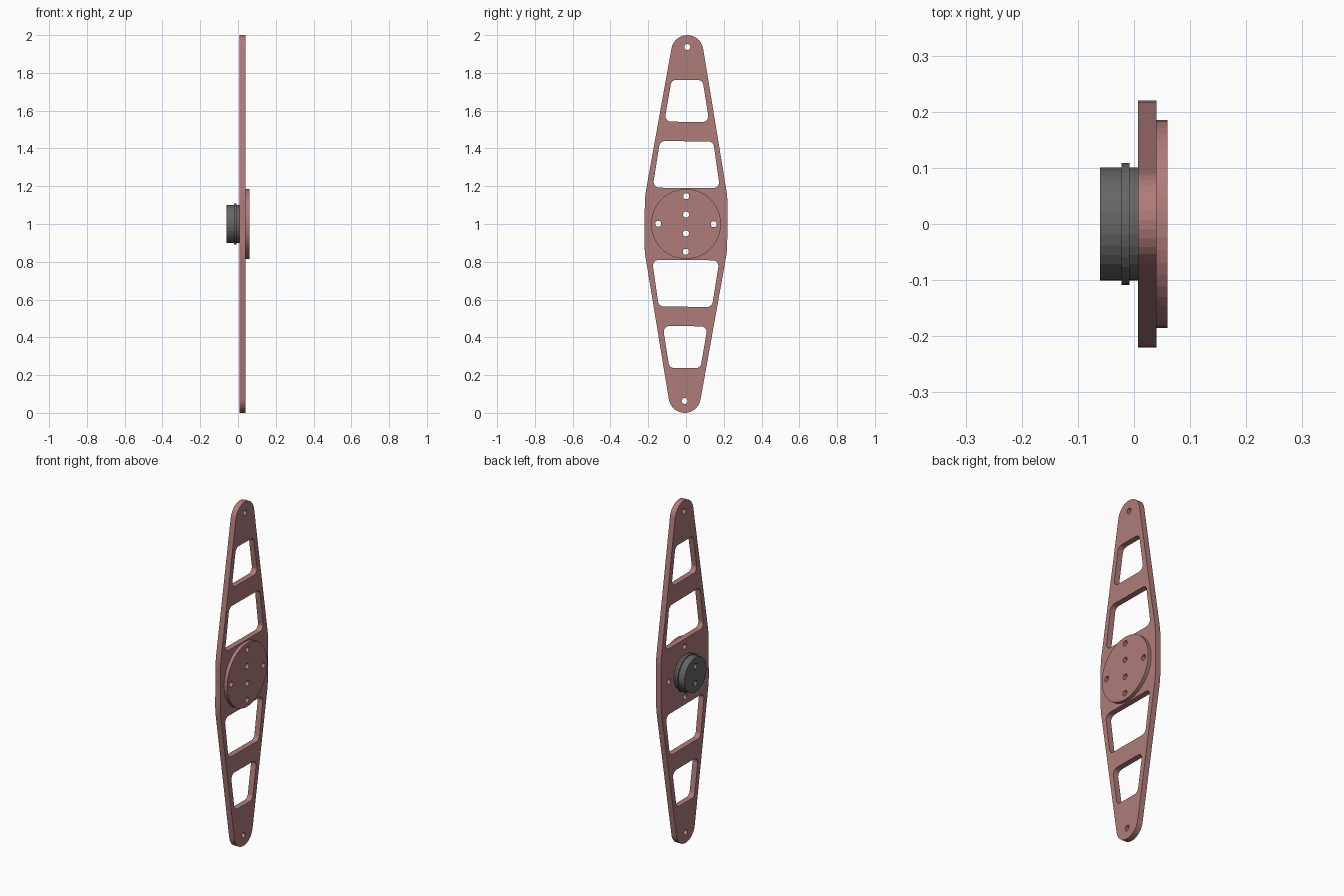
import bpy, bmesh
from math import sin, cos, pi, radians
from mathutils import Matrix, Vector

if "Cube" in bpy.data.objects:
    bpy.data.objects.remove(bpy.data.objects["Cube"])

TILT = -0.0075          # the whole arm leans very slightly
CENTRE_Z = 1.0


def material(name, rgb):
    m = bpy.data.materials.new(name)
    m.diffuse_color = (*rgb, 1)
    m.use_nodes = True
    m.node_tree.nodes["Principled BSDF"].inputs["Base Color"].default_value = m.diffuse_color
    return m


def circle(y, z, r, n=32):
    return [(y + r * cos(2 * pi * i / n), z + r * sin(2 * pi * i / n)) for i in range(n)]


def rounded(corners, r, n=6):
    """Polygon with every corner rounded by a tangent arc."""
    out = []
    for i, c in enumerate(corners):
        c = Vector(c)
        a = (Vector(corners[i - 1]) - c).normalized()
        b = (Vector(corners[(i + 1) % len(corners)]) - c).normalized()
        half = a.angle(b) / 2
        mid = c + (a + b).normalized() * (r / sin(half))
        reach = r * cos(half) / sin(half)
        start, end = c + a * reach - mid, c + b * reach - mid
        for k in range(n + 1):
            out.append(tuple(mid + start.lerp(end, k / n).normalized() * r))
    return out


def prism(name, x0, x1, loops, mat):
    """Flat (y, z) profile with holes, extruded along x from x0 to x1."""
    curve = bpy.data.curves.new(name, 'CURVE')
    curve.dimensions = '2D'
    curve.fill_mode = 'BOTH'
    curve.extrude = (x1 - x0) / 2
    for loop in loops:
        s = curve.splines.new('POLY')
        s.points.add(len(loop) - 1)
        for p, (y, z) in zip(s.points, loop):
            p.co = (y, z, 0, 1)
        s.use_cyclic_u = True
    tmp = bpy.data.objects.new(name + "_profile", curve)
    bpy.context.collection.objects.link(tmp)
    bpy.context.view_layer.update()
    mesh = bpy.data.meshes.new_from_object(tmp.evaluated_get(bpy.context.evaluated_depsgraph_get()))
    bpy.data.objects.remove(tmp)
    # local x, y, z -> world y, z, x
    turn = Matrix(((0, 0, 1, 0), (1, 0, 0, 0), (0, 1, 0, 0), (0, 0, 0, 1)))
    mesh.transform(Matrix.Translation(((x0 + x1) / 2, 0, CENTRE_Z)) @ turn @ Matrix.Rotation(TILT, 4, 'Z'))
    bm = bmesh.new()
    bm.from_mesh(mesh)
    bmesh.ops.remove_doubles(bm, verts=bm.verts, dist=1e-5)
    bmesh.ops.recalc_face_normals(bm, faces=bm.faces)
    for f in bm.faces:
        f.smooth = False
    bm.to_mesh(mesh)
    bm.free()
    mesh.name = name
    mesh.materials.clear()
    mesh.materials.append(mat)
    ob = bpy.data.objects.new(name, mesh)
    bpy.context.collection.objects.link(ob)
    return ob


red = material("dusty_red", (0.43, 0.20, 0.195))
dark = material("dark_grey", (0.13, 0.13, 0.13))

# Bolt holes
R = 0.016
inner_holes = [circle(0, s * 0.05, R, 16) for s in (1, -1)]
outer_holes = [circle(y, z, R, 16) for y, z in ((0, 0.147), (0, -0.147), (0.147, 0), (-0.147, 0))]
tip_holes = [circle(0, s * 0.937, R, 16) for s in (1, -1)]

# Arm outline: round tip, straight taper, flat waist
tip_r, tip_z, slope = 0.085, 0.915, radians(9.5)
tip = [(tip_r * cos(slope + (pi - 2 * slope) * i / 14),
        tip_z + tip_r * sin(slope + (pi - 2 * slope) * i / 14)) for i in range(15)]
half = [(0.219, 0.12), (0.215, 0.165)] + tip + [(-0.215, 0.165), (-0.219, 0.12)]
outline = half + [(-y, -z) for y, z in half]

# Four tapered windows, mirrored top to bottom
windows = []
for low, high, wide, narrow in ((0.191, 0.438, 0.178, 0.141), (0.541, 0.763, 0.119, 0.082)):
    w = rounded([(-wide, low), (wide, low), (narrow, high), (-narrow, high)], 0.03)
    windows += [w, [(-y, -z) for y, z in w]]

prism("arm_plate", 0.007, 0.04, [outline] + windows + tip_holes + outer_holes + inner_holes, red)

# Round cover disc on the outer side
prism("cover_disc", 0.04, 0.06, [circle(0, 0, 0.185, 48)] + outer_holes + inner_holes, red)

# Hub on the inner side with a raised ring
prism("hub", -0.061, 0.007, [circle(0, 0, 0.101)] + inner_holes, dark)
prism("hub_ring", -0.022, -0.008, [circle(0, 0, 0.109), circle(0, 0, 0.1)], dark)
